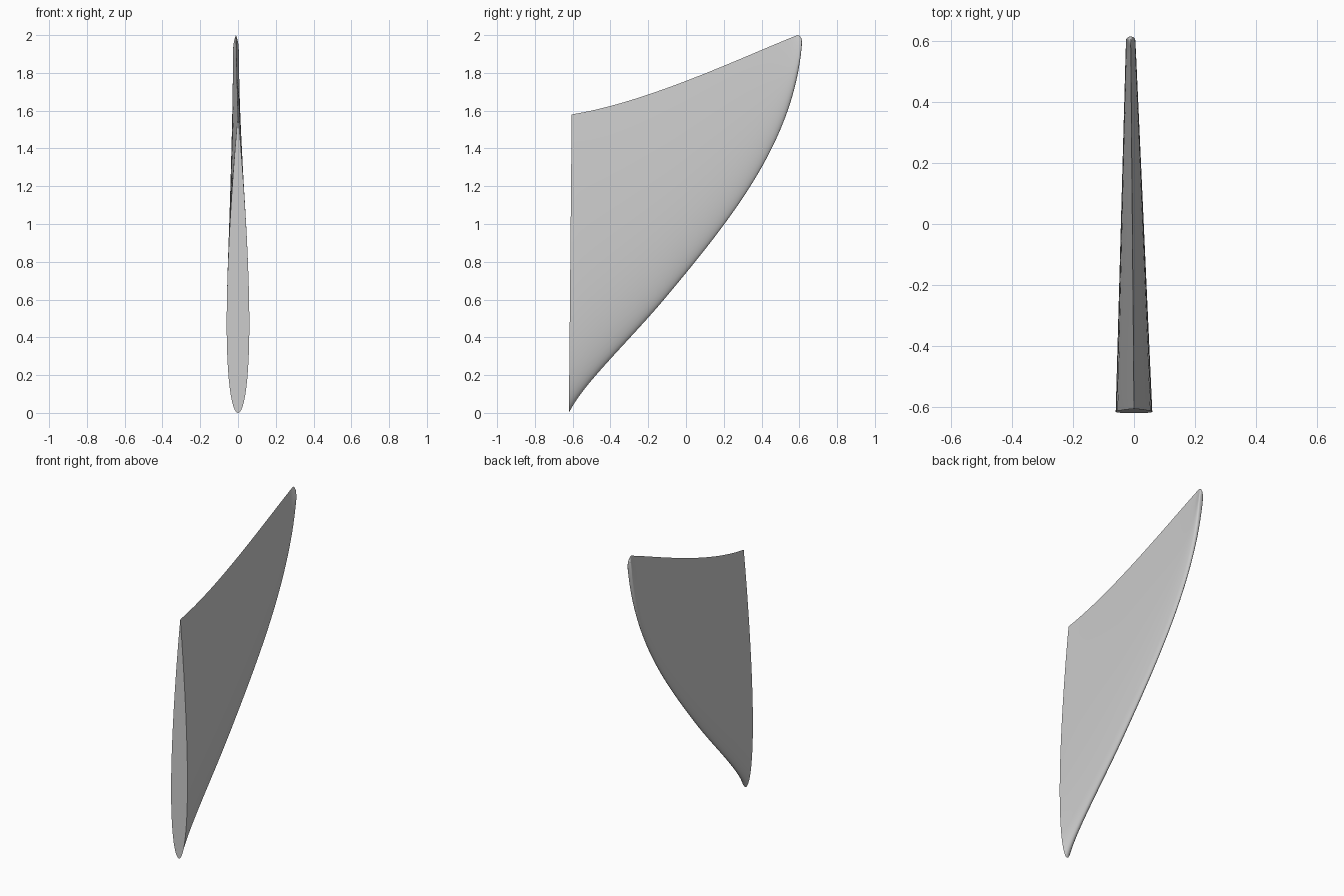
import bpy
import bmesh
import math
from mathutils import Vector
from mathutils.geometry import interpolate_bezier

if "Cube" in bpy.data.objects:
    bpy.data.objects.remove(bpy.data.objects["Cube"], do_unlink=True)

CHORD_STEPS = 32
ROOT_CHORD = 1.58


def bezier(points, count):
    """Sample a cubic curve given as four (y, z) control points."""
    return [Vector(p[:2]) for p in
            interpolate_bezier(*[Vector((y, z, 0)) for y, z in points], count)]


def height_at(curve, y):
    """Linear lookup of z on a sampled outline."""
    for a, b in zip(curve, curve[1:]):
        if y <= b.x:
            return a.y + (b.y - a.y) * (y - a.x) / (b.x - a.x)
    return curve[-1].y


# Outline: swept rounded leading edge and gently curved trailing edge
leading = bezier([(-.62, 0), (-.55, .15), (-.3, .38), (-.1, .62)], 20)
leading += bezier([(-.1, .62), (.25, 1.04), (.58, 1.45), (.615, 1.97)], 48)[1:]
trailing = bezier([(-.605, 1.58), (-.2, 1.645), (.3, 1.885), (.59, 2.0)], 32)
trailing += bezier([(.59, 2.0), (.603, 2.0), (.612, 1.985), (.615, 1.97)], 8)[1:]


def half_thickness(t, chord):
    """Teardrop foil that turns into an oval near the tip."""
    foil = 5 * (.2969 * math.sqrt(t) - .126 * t - .3516 * t**2
                + .2843 * t**3 - .1036 * t**4) * 2
    oval = 2 * math.sqrt(max(0, t * (1 - t)))
    blend = max(0, 1 - chord / .3)
    return foil * (1 - blend) + oval * blend


def section(bm, y, z):
    """One closed foil loop at a span station."""
    span = (y + .62) / 1.235
    tilt = .015 * max(0, height_at(trailing, y) - z) / ROOT_CHORD
    chord = max(0, height_at(trailing, y + tilt) - z)
    width = (.06 - .045 * span) * min(1, math.sqrt(chord / .12))
    stations = [.5 - .5 * math.cos(math.pi * i / CHORD_STEPS)
                for i in range(CHORD_STEPS + 1)]
    loop = [(1, t) for t in stations] + [(-1, t) for t in stations[-2:0:-1]]
    return [bm.verts.new((side * width * half_thickness(t, chord) - .011 * span,
                          y + tilt * t, z + chord * t)) for side, t in loop]


# Fin blade: skin the sections and cap the flat root
bm = bmesh.new()
rings = [section(bm, p.x, p.y) for p in leading]
for a, b in zip(rings, rings[1:]):
    for i in range(len(a)):
        j = (i + 1) % len(a)
        bm.faces.new((a[i], a[j], b[j], b[i]))
bm.faces.new(rings[0])
bmesh.ops.remove_doubles(bm, verts=bm.verts, dist=.0001)
bmesh.ops.recalc_face_normals(bm, faces=bm.faces)
mesh = bpy.data.meshes.new("fin_blade")
bm.to_mesh(mesh)
bm.free()

fin = bpy.data.objects.new("fin_blade", mesh)
bpy.context.collection.objects.link(fin)

# Plain light grey
grey = bpy.data.materials.new("light_grey")
grey.use_nodes = True
grey.diffuse_color = (.6, .6, .6, 1)
grey.node_tree.nodes["Principled BSDF"].inputs["Base Color"].default_value = (.6, .6, .6, 1)
mesh.materials.append(grey)

bpy.ops.object.select_all(action='DESELECT')
fin.select_set(True)
bpy.context.view_layer.objects.active = fin
bpy.ops.object.shade_smooth_by_angle(angle=math.radians(40))
